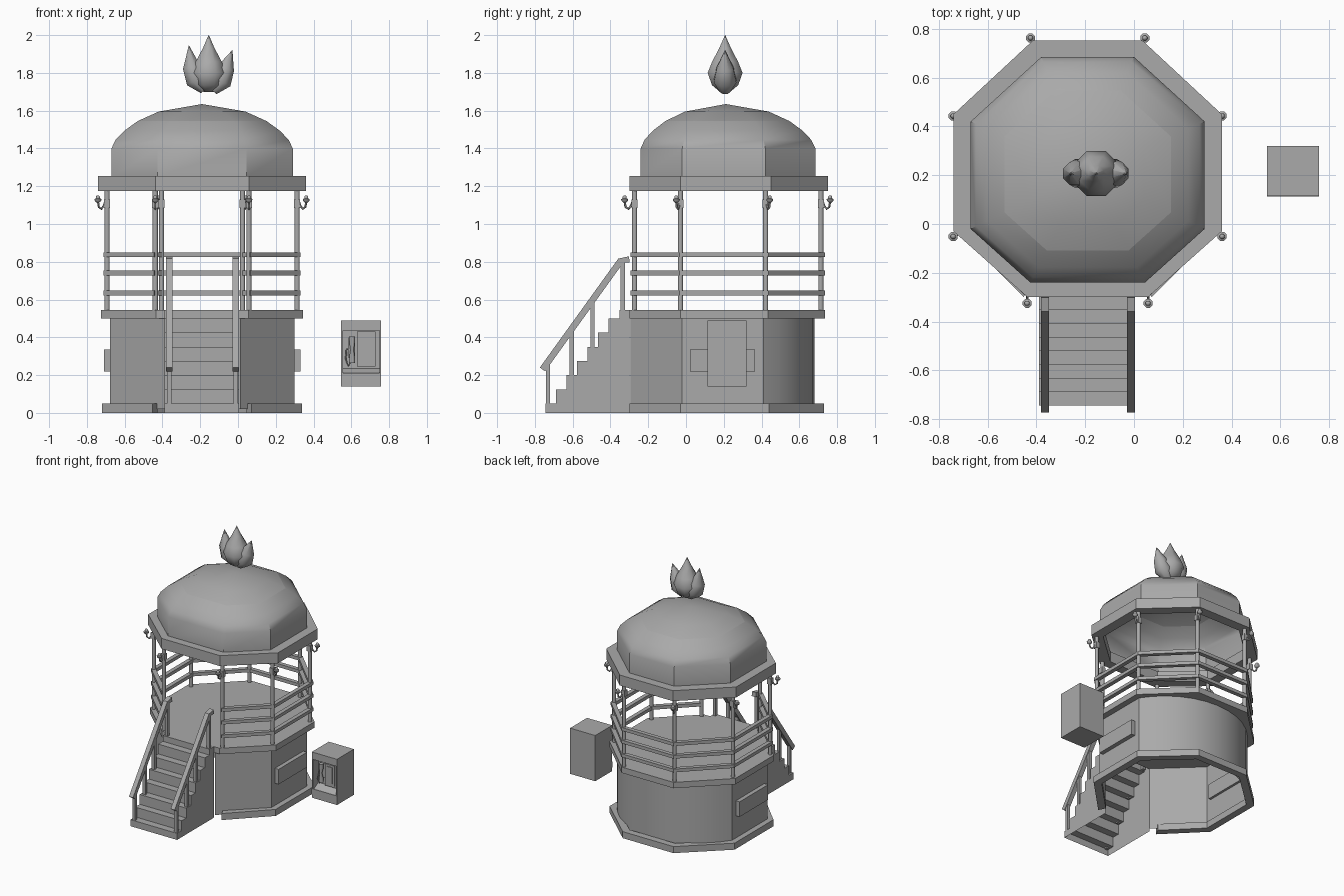
import bpy
import bmesh
from math import cos, sin, pi, radians
from mathutils import Vector

cube = bpy.data.objects.get("Cube")
if cube:
    bpy.data.objects.remove(cube, do_unlink=True)

grey = bpy.data.materials.new("plain grey")
grey.use_nodes = True
COLOUR = (0.4, 0.4, 0.4, 1)
grey.diffuse_color = COLOUR
grey.node_tree.nodes["Principled BSDF"].inputs["Base Color"].default_value = COLOUR

CX = -0.19  # middle of the pavilion


def loft(name, rings, caps=True, loop=False, smooth=None, drop=None):
    """Skin a list of equal-length rings; drop() picks faces to leave open."""
    bm = bmesh.new()
    rows = [[bm.verts.new(p) for p in ring] for ring in rings]
    n = len(rows[0])
    pairs = list(zip(rows, rows[1:])) + ([(rows[-1], rows[0])] if loop else [])
    for a, b in pairs:
        for i in range(n):
            j = (i + 1) % n
            bm.faces.new((a[i], a[j], b[j], b[i]))
    if caps and not loop:
        bm.faces.new(rows[0][::-1])
        bm.faces.new(rows[-1])
    bmesh.ops.remove_doubles(bm, verts=bm.verts, dist=1e-5)
    bmesh.ops.recalc_face_normals(bm, faces=bm.faces)
    if drop:
        bm.normal_update()
        gone = [f for f in bm.faces if drop(f.normal)]
        bmesh.ops.delete(bm, geom=gone, context='FACES')
    mesh = bpy.data.meshes.new(name)
    bm.to_mesh(mesh)
    bm.free()
    mesh.materials.append(grey)
    obj = bpy.data.objects.new(name, mesh)
    bpy.context.collection.objects.link(obj)
    if smooth:
        bpy.ops.object.select_all(action='DESELECT')
        obj.select_set(True)
        bpy.context.view_layer.objects.active = obj
        bpy.ops.object.shade_smooth_by_angle(angle=radians(smooth))
    return obj


def box(name, x0, x1, y0, y1, z0, z1):
    ring = lambda z: [(x0, y0, z), (x1, y0, z), (x1, y1, z), (x0, y1, z)]
    return loft(name, [ring(z0), ring(z1)])


def tube(name, points, radii, n=8, side=(1, 0, 0), smooth=None):
    """Sweep an n-sided section along a path lying square to side."""
    pts, side = [Vector(p) for p in points], Vector(side)
    rings = []
    for i, (p, r) in enumerate(zip(pts, radii)):
        t = (pts[min(i + 1, len(pts) - 1)] - pts[max(i - 1, 0)]).normalized()
        up = t.cross(side)
        angles = [2 * pi * (k + 0.5) / n for k in range(n)]
        rings.append([p + r * (cos(a) * side + sin(a) * up) for a in angles])
    return loft(name, rings, smooth=smooth)


def octagon(half, y0, y1, front, back, s0, s1):
    """Outline from the front left corner around the back to the front right."""
    left = [(front, y0), (half, s0), (half, s1), (back, y1)]
    pts = left + [(-x, y) for x, y in reversed(left)]
    return [Vector((CX + x, y, 0)) for x, y in pts]


def scaled(outline, s, z):
    mid = sum(outline, Vector()) / len(outline)
    mid.x = CX
    return [mid + (p - mid) * s + Vector((0, 0, z)) for p in outline]


def band(name, outline, s, z0, z1, closed=False):
    """Rectangular section run around the outline, open at the front or closed."""
    rows = zip(scaled(outline, 1, z0), scaled(outline, 1, z1),
               scaled(outline, s, z1), scaled(outline, s, z0))
    loft(name, [list(r) for r in rows], loop=closed)


# Base: skirting and hollow wall with a round back, both open behind the stairs
base = octagon(0.53, -0.30, 0.73, 0.262, 0.215, -0.03, 0.44)
band("base_skirting", base, 0.9, 0, 0.05)
turns = [radians(32.1 + 115.8 * k / 12) for k in range(13)]
wall = [(0.2, -0.295), (0.488, -0.02)]
wall += [(0.576 * cos(a), 0.104 + 0.576 * sin(a)) for a in turns]
wall += [(-0.488, -0.02), (-0.2, -0.295)]
loft("base_wall", [[(CX + x, y, z) for x, y in wall] for z in (0.02, 0.51)],
     caps=False, smooth=20, drop=lambda n: n.y < -0.95)
for s, name in ((1, "left"), (-1, "right")):
    xs = sorted((CX + s * 0.47, CX + s * 0.52))
    box(name + "_wall_panel", *xs, 0.02, 0.365, 0.22, 0.335)

# Floor slab
slab = octagon(0.534, -0.30, 0.735, 0.245, 0.22, -0.03, 0.435)
loft("floor", [scaled(slab, 1, 0.5), scaled(slab, 1, 0.545)])

# Roof: cornice, dome sides and shallow dome cap
cornice = octagon(0.55, -0.30, 0.752, 0.247, 0.225, -0.03, 0.45)
dome = octagon(0.48, -0.24, 0.685, 0.235, 0.19, -0.02, 0.42)
band("cornice", cornice, 0.86, 1.175, 1.255, closed=True)
sides = [(1, 1.25), (1, 1.4), (0.955, 1.445), (0.86, 1.493), (0.71, 1.545)]
cap = [(0.71, 1.545), (0.48, 1.595), (0, 1.635)]
for name, profile in (("dome_sides", sides), ("dome_cap", cap)):
    loft(name, [scaled(dome, s, z) for s, z in profile], caps=False, smooth=38)

# Railings around every side but the front
rail = octagon(0.522, -0.295, 0.737, 0.255, 0.222, -0.035, 0.437)
for k, z in enumerate((0.635, 0.74, 0.837)):
    band("railing_%d" % (k + 1), rail, 0.94, z - 0.0125, z + 0.0125)

# Posts, each with a curved lamp bracket
posts = octagon(0.503, -0.272, 0.714, 0.248, 0.214, -0.029, 0.422)
up = Vector((0, 0, 1))
for i, p in enumerate(posts):
    tube("post_%d" % i, [p + up * 0.54, p + up * 1.18], [0.0145] * 2, smooth=50)
    if i in (0, 7):
        out = Vector((0, -1, 0))
    else:
        out = (p - Vector((CX, 0.2, 0))).normalized()
    arm = [(0.01, 1.12), (0.02, 1.095), (0.033, 1.08), (0.048, 1.09), (0.053, 1.12)]
    tube("lamp_arm_%d" % i, [p + out * d + up * z for d, z in arm],
         [0.006] * 5, n=6, side=out.cross(up), smooth=50)
    box("lamp_mount_%d" % i, p.x - 0.016, p.x + 0.016, p.y - 0.016, p.y + 0.016, 1.085, 1.13)
    shade = [(1.112, 0.006), (1.122, 0.018), (1.132, 0.02), (1.136, 0.011),
             (1.146, 0.011), (1.152, 0.004)]
    tube("lamp_%d" % i, [p + out * 0.053 + up * z for z, r in shade],
         [r for z, r in shade], smooth=50)

# Stairs: hollow below and behind
steps = [(-0.30, 0), (-0.745, 0)]
for k in range(8):
    z = min(0.05 + 0.075 * k, 0.545)
    y = -0.745 + 0.056 * k
    steps += [(y, z), (y + 0.056 if k < 7 else -0.30, z)]
loft("stairs", [[(x, y, z) for y, z in steps] for x in (-0.39, 0.005)],
     drop=lambda n: n.z < -0.9 or n.y > 0.9)

# Stair handrails and their posts
for x, name in ((-0.012, "left"), (-0.365, "right")):
    path = [(x, -0.76, 0.23), (x, -0.345, 0.806), (x, -0.30, 0.812)]
    tube(name + "_handrail", path, [0.0242] * 3, n=4)
    for k, (y, z0, z1) in enumerate(((-0.73, 0.04, 0.26), (-0.605, 0.19, 0.43),
                                     (-0.495, 0.34, 0.59), (-0.335, 0.5, 0.8))):
        box("%s_handrail_post_%d" % (name, k), x - 0.012, x + 0.012,
            y - 0.011, y + 0.011, z0, z1)

# Floating flame: tall middle tongue and two side tongues
FX, FY = -0.155, 0.207
tongues = {
    "flame_middle": [(0, 1.70, 0.03), (0, 1.735, 0.075), (0, 1.80, 0.1),
                     (0, 1.86, 0.074), (0, 1.93, 0.034), (0, 2.0, 0.001)],
    "flame_right": [(-0.02, 1.71, 0.03), (-0.064, 1.765, 0.064),
                    (-0.091, 1.83, 0.05), (-0.105, 1.945, 0.001)],
    "flame_left": [(0.02, 1.705, 0.03), (0.064, 1.76, 0.064),
                   (0.092, 1.825, 0.048), (0.125, 1.92, 0.001)],
}
for name, rows in tongues.items():
    tube(name, [(FX + x, FY, z) for x, z, r in rows], [r for x, z, r in rows],
         side=(0, 1, 0), smooth=60)

# Telephone booth: alcove body, cheeks, telephone and handset
Y0, Y1 = 0.115, 0.32
alcove = [(Y0, 0.14), (Y1, 0.14), (Y1, 0.49), (Y0, 0.49), (Y0, 0.435),
          (0.18, 0.435), (0.18, 0.235), (Y0, 0.2)]
loft("booth_body", [[(x, y, z) for y, z in alcove] for x in (0.555, 0.748)])
for x, name in ((0.545, "right"), (0.748, "left")):
    box("booth_%s_cheek" % name, x, x + 0.01, Y0, Y1, 0.14, 0.49)
box("booth_ledge", 0.545, 0.758, Y0 - 0.002, Y0 + 0.01, 0.165, 0.21)
box("telephone_body", 0.63, 0.728, 0.15, 0.185, 0.245, 0.43)
box("telephone_frame", 0.64, 0.718, 0.143, 0.155, 0.26, 0.415)
box("telephone_screen", 0.655, 0.7, 0.138, 0.145, 0.275, 0.4)
box("handset_cradle", 0.585, 0.62, 0.165, 0.185, 0.29, 0.4)
grip = [(0.604, 0.145, 0.265), (0.604, 0.145, 0.295), (0.604, 0.138, 0.335),
        (0.604, 0.145, 0.375), (0.604, 0.145, 0.405)]
tube("handset", grip, [0.017, 0.016, 0.01, 0.016, 0.017], smooth=50)
cord = [(0.6, 0.15, 0.27), (0.585, 0.15, 0.25), (0.57, 0.15, 0.28), (0.575, 0.165, 0.34)]
tube("handset_cord", cord, [0.004] * 4, n=6, side=(0, 1, 0), smooth=50)
